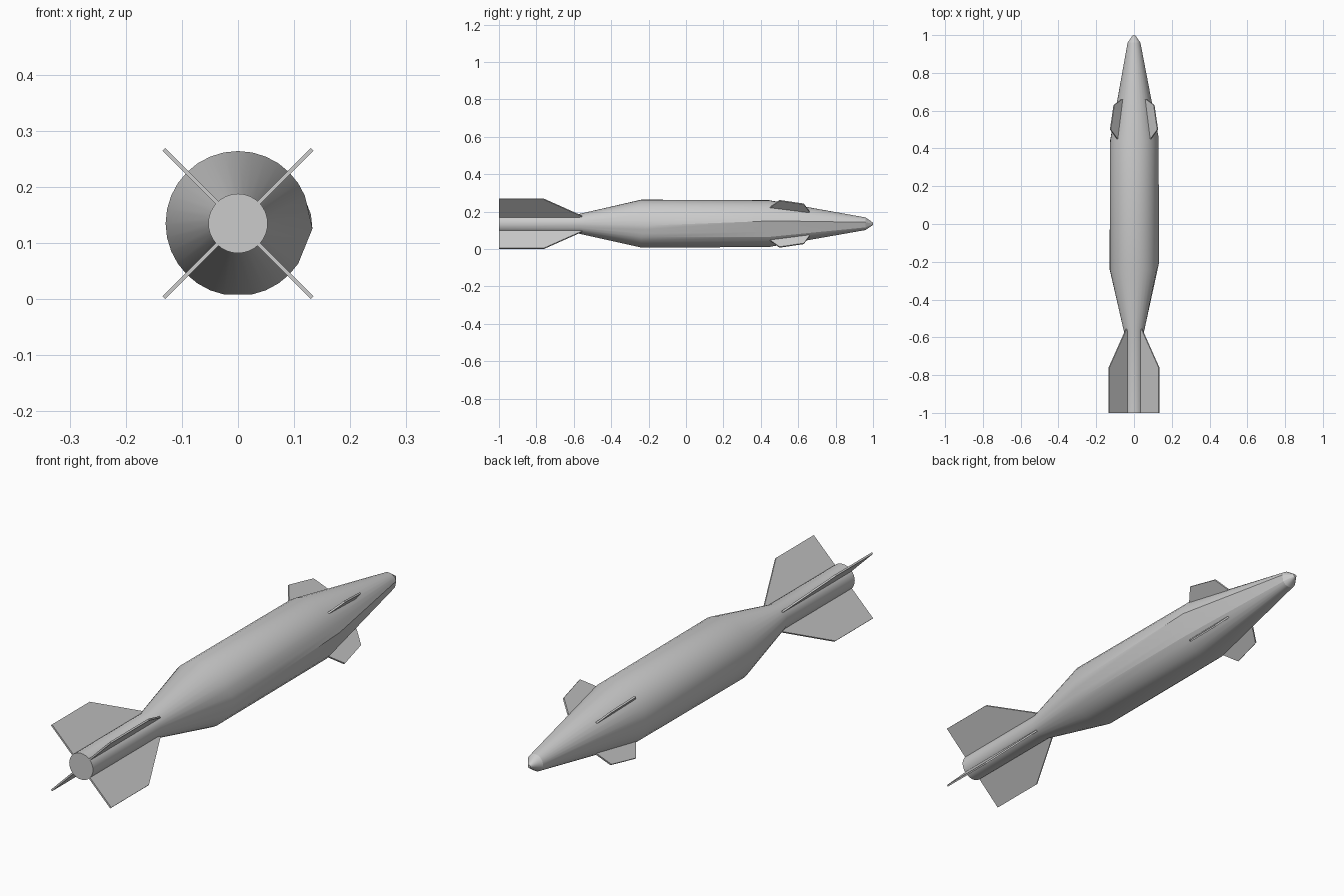
import bpy, bmesh, math
from mathutils import Vector, Matrix

if "Cube" in bpy.data.objects:
    bpy.data.objects.remove(bpy.data.objects["Cube"])

CZ = 0.135      # height of the long axis
SEG = 32


def finish(bm, name, angle=None):
    bmesh.ops.recalc_face_normals(bm, faces=bm.faces)
    me = bpy.data.meshes.new(name)
    bm.to_mesh(me)
    bm.free()
    ob = bpy.data.objects.new(name, me)
    bpy.context.collection.objects.link(ob)
    ob.location.z = CZ
    if angle:
        bpy.ops.object.select_all(action='DESELECT')
        bpy.context.view_layer.objects.active = ob
        ob.select_set(True)
        bpy.ops.object.shade_smooth_by_angle(angle=math.radians(angle))
    return ob


# Body: lathed rings (y, radius, crease angle, crease radius, crease y shift)
rings = [(-1.0, 0.053, None, 0, 0), (-0.57, 0.053, None, 0, 0),
         (-0.24, 0.129, -4, 0.133, 0.035), (0.44, 0.127, 7, 0.131, 0.02),
         (0.96, 0.034, 14, 0.035, 0), (1.0, 0.006, None, 0, 0)]
bm = bmesh.new()
loops = []
for y, r, crease, cr, dy in rings:
    pts = [Vector((r * math.cos(2 * math.pi * i / SEG), y,
                   r * math.sin(2 * math.pi * i / SEG))) for i in range(SEG)]
    if crease is not None:
        # side crease with flat panels beside it, and a flat keel
        a = math.radians(crease)
        pts[0] = Vector((cr * math.cos(a), y + dy, cr * math.sin(a)))
        for start, end in ((0, 2), (-3, 0), (23, 25)):
            for k in range(1, end - start):
                pts[start + k] = pts[start].lerp(pts[end], k / (end - start))
    loops.append([bm.verts.new(p) for p in pts])
for a, b in zip(loops, loops[1:]):
    for i in range(SEG):
        j = (i + 1) % SEG
        bm.faces.new((a[i], a[j], b[j], b[i]))
bm.faces.new(loops[0])
bm.faces.new(loops[-1])
finish(bm, "body", 20)


# Fins: flat (y, radius) outline with thickness, repeated on four diagonals
def fins(name, outline, thick):
    for k in range(4):
        bm = bmesh.new()
        face = bm.faces.new([bm.verts.new((r, y, -thick / 2)) for y, r in outline])
        ext = bmesh.ops.extrude_face_region(bm, geom=[face])
        new = [v for v in ext["geom"] if isinstance(v, bmesh.types.BMVert)]
        bmesh.ops.translate(bm, verts=new, vec=(0, 0, thick))
        bm.transform(Matrix.Rotation(math.radians(45 + 90 * k), 4, 'Y'))
        finish(bm, f"{name}_{k + 1}")


fins("tail_fin", [(-1.0, 0.03), (-1.0, 0.187), (-0.76, 0.187),
                  (-0.555, 0.058), (-0.555, 0.03)], 0.007)
fins("nose_fin", [(0.45, 0.08), (0.45, 0.125), (0.50, 0.177),
                  (0.63, 0.150), (0.66, 0.092), (0.66, 0.06)], 0.007)
